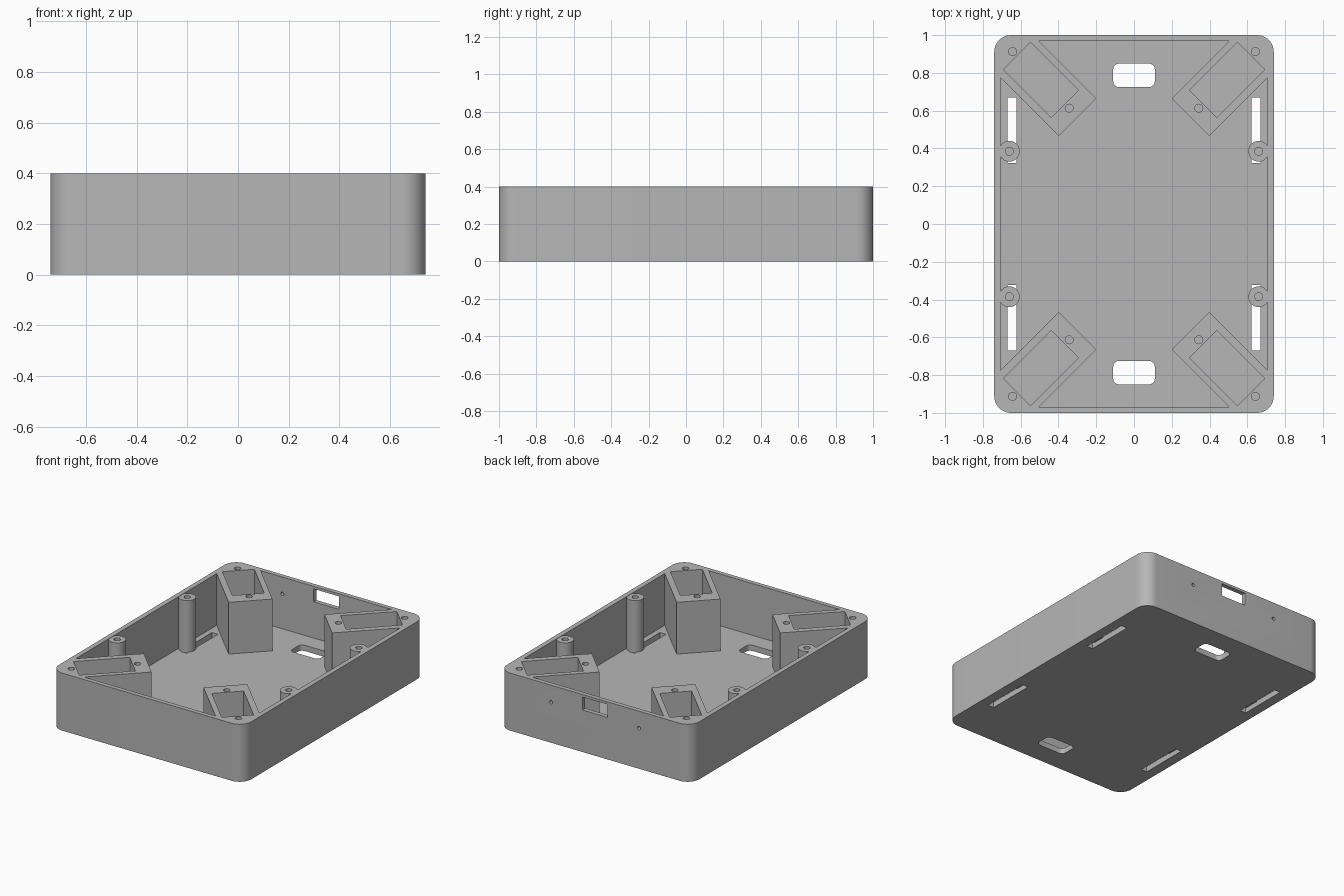
import bpy, bmesh, math
from mathutils import Vector, Matrix

if "Cube" in bpy.data.objects:
    bpy.data.objects.remove(bpy.data.objects["Cube"])

HX, HY, TOP, FLOOR = 0.74, 1.0, 0.4, 0.04
QUADS = [(1, 1), (-1, 1), (-1, -1), (1, -1)]


def prism(name, points, z0, z1):
    """Extrude a flat outline from z0 to z1."""
    bm = bmesh.new()
    face = bm.faces.new([bm.verts.new((x, y, z0)) for x, y in points])
    new = bmesh.ops.extrude_face_region(bm, geom=[face])["geom"]
    verts = [v for v in new if isinstance(v, bmesh.types.BMVert)]
    bmesh.ops.translate(bm, verts=verts, vec=(0, 0, z1 - z0))
    bmesh.ops.recalc_face_normals(bm, faces=bm.faces)
    mesh = bpy.data.meshes.new(name)
    bm.to_mesh(mesh)
    bm.free()
    obj = bpy.data.objects.new(name, mesh)
    bpy.context.collection.objects.link(obj)
    return obj


def rounded(cx, cy, hx, hy, r, steps=6):
    """Outline of a rectangle with rounded corners."""
    pts = []
    for i, (sx, sy) in enumerate(QUADS):
        for k in range(steps + 1):
            a = math.pi / 2 * (i + k / steps)
            pts.append((cx + sx * (hx - r) + r * math.cos(a),
                        cy + sy * (hy - r) + r * math.sin(a)))
    return pts


def box(cx, cy, hx, hy):
    return [(cx + sx * hx, cy + sy * hy) for sx, sy in QUADS]


def circle(cx, cy, r, n=24):
    return [(cx + r * math.cos(math.tau * k / n), cy + r * math.sin(math.tau * k / n))
            for k in range(n)]


def combine(body, tool, operation="DIFFERENCE"):
    """Apply one boolean to the body and drop the tool."""
    mod = body.modifiers.new("cut", "BOOLEAN")
    mod.operation, mod.object, mod.solver = operation, tool, "EXACT"
    graph = bpy.context.evaluated_depsgraph_get()
    mesh = bpy.data.meshes.new_from_object(body.evaluated_get(graph))
    body.modifiers.clear()
    body.data = mesh
    bpy.data.objects.remove(tool)


# Solid outer shell
tray = prism("enclosure_tray", rounded(0, 0, HX, HY, 0.09, 12), 0, TOP)

# Main cavity, leaving diagonal blocks solid in the corners
quarter = [(0.706, 0.774), (0.398, 0.466), (0.2, 0.664), (0.505, 0.969)]
outline = []
for sx, sy in QUADS:
    part = [(sx * x, sy * y) for x, y in quarter]
    outline += part if sx * sy > 0 else part[::-1]
combine(tray, prism("cavity", outline, FLOOR, TOP + 0.1))

# Floor windows and long strap slots
for sy in (1, -1):
    combine(tray, prism("floor_window", rounded(0, sy * 0.787, 0.11, 0.062, 0.03), -0.1, 0.1))
for sx, sy in QUADS:
    combine(tray, prism("slot", box(sx * 0.646, sy * 0.497, 0.023, 0.173), -0.1, FLOOR + 0.01))

# Screw posts beside the long walls
for sx, sy in QUADS:
    x, y = sx * 0.66, sy * 0.385
    combine(tray, prism("post", circle(x, y, 0.055, 32), FLOOR - 0.005, TOP - 0.002), "UNION")
    combine(tray, prism("post_hole", circle(x, y, 0.021), 0.1, TOP + 0.1))

# Corner block pockets and their screw holes
for sx, sy in QUADS:
    cx, cy = 0.493, 0.763
    pocket = []
    for u, v in box(0, 0, 0.18, 0.102):
        p = Matrix.Rotation(math.pi / 4, 2) @ Vector((u, v))
        pocket.append((sx * (cx + p.x), sy * (cy + p.y)))
    combine(tray, prism("pocket", pocket, FLOOR + 0.003, TOP + 0.1))
    for d in (-0.15, 0.15):
        hole = circle(sx * (cx + d), sy * (cy + d), 0.021)
        combine(tray, prism("block_hole", hole, 0.2, TOP + 0.1))

# Back wall window with a small screw hole on each side
combine(tray, prism("back_window", box(0, 1, 0.097, 0.1), 0.292, 0.382))
for sx in (1, -1):
    hole = prism("back_hole", circle(0, 0, 0.012, 16), -0.1, 0.1)
    hole.data.transform(Matrix.Translation((sx * 0.338, 1, 0.282)) @ Matrix.Rotation(math.pi / 2, 4, "X"))
    combine(tray, hole)

# Plain grey plastic
grey = bpy.data.materials.new("grey_plastic")
grey.use_nodes = True
grey.diffuse_color = (0.47, 0.47, 0.47, 1)
grey.node_tree.nodes["Principled BSDF"].inputs["Base Color"].default_value = grey.diffuse_color
tray.data.materials.clear()
tray.data.materials.append(grey)
for poly in tray.data.polygons:
    poly.material_index = 0

bpy.ops.object.select_all(action="DESELECT")
tray.select_set(True)
bpy.context.view_layer.objects.active = tray
bpy.ops.object.shade_smooth_by_angle(angle=math.radians(30))
